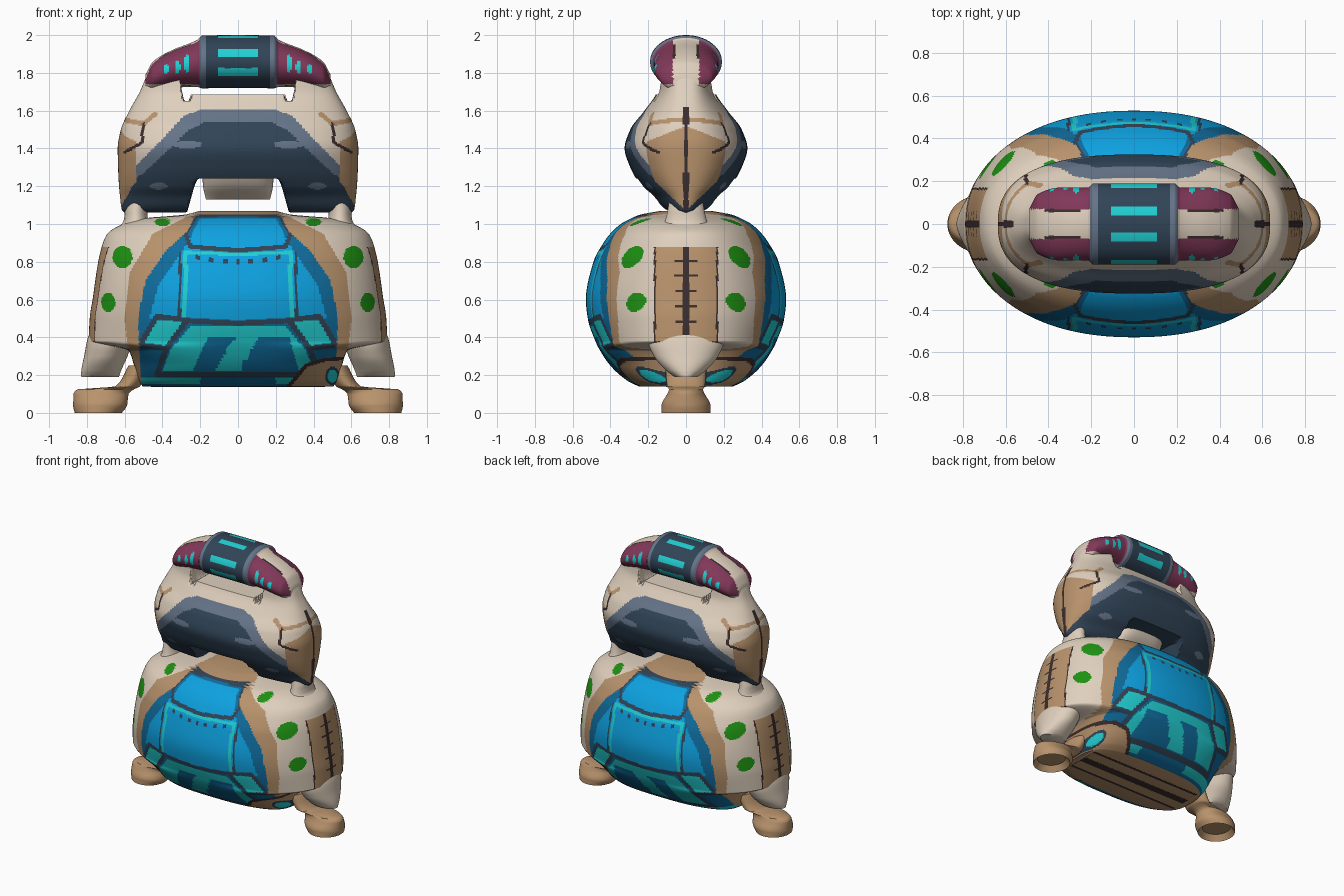
import bpy, bmesh, math
from mathutils import Vector

cube = bpy.data.objects.get("Cube")
if cube:
    bpy.data.objects.remove(cube, do_unlink=True)

PALETTE = {
    "cream": (.74, .63, .51), "tan": (.48, .29, .15), "bright_blue": (.004, .36, .75),
    "deep_blue": (.005, .15, .34), "cyan": (.015, .63, .65), "magenta": (.22, .04, .1),
    "slate": (.03, .058, .095), "light_slate": (.13, .175, .25),
    "green": (.013, .28, .006), "dark_brown": (.045, .026, .026),
}
NAMES = list(PALETTE)
MATS = []
for name, rgb in PALETTE.items():
    mat = bpy.data.materials.new(name)
    mat.use_nodes = True
    mat.diffuse_color = (*rgb, 1)
    bsdf = mat.node_tree.nodes["Principled BSDF"]
    bsdf.inputs["Base Color"].default_value = (*rgb, 1)
    bsdf.inputs["Roughness"].default_value = .7
    MATS.append(mat)


# Smooth, overshoot-free interpolation through the profile rings
def slope(rings, i, k):
    if i == 0 or i == len(rings) - 1:
        j = min(i, len(rings) - 2)
        return (rings[j + 1][k] - rings[j][k]) / (rings[j + 1][0] - rings[j][0])
    a, b, c = rings[i - 1], rings[i], rings[i + 1]
    s, t = (b[k] - a[k]) / (b[0] - a[0]), (c[k] - b[k]) / (c[0] - b[0])
    return 2 * s * t / (s + t) if s * t > 0 else 0


def sample(rings, t):
    i = 0
    while i < len(rings) - 2 and t > rings[i + 1][0]:
        i += 1
    p, q = rings[i], rings[i + 1]
    h = q[0] - p[0]
    u = (t - p[0]) / h
    v = 1 - u
    return [p[k] * v * v * (1 + 2 * u) + q[k] * u * u * (3 - 2 * u)
            + h * u * v * (v * slope(rings, i, k) - u * slope(rings, i + 1, k))
            for k in range(1, len(p))]


# Rings are (position, centre, half size, half depth, roundness power) along z or x
def loft(name, rings, paint, rows, segs, axis="z", side=1, warp=None, hollow=False):
    bm = bmesh.new()
    ts = {r[0] for r in rings}
    lo, hi = min(ts), max(ts)
    ts |= {lo + (hi - lo) * i / rows for i in range(rows + 1)}
    loops = []
    for t in sorted(ts):
        c, a, b, *power = sample(rings, t)
        e = 2 / power[0] if power else 1
        loop = []
        for j in range(segs):
            ang = math.tau * (j + .5) / segs
            p, q = [math.copysign(abs(f) ** e, f) for f in (math.cos(ang), math.sin(ang))]
            co = (side * (c + a * p), b * q, t) if axis == "z" else (t, b * p, c + a * q)
            if warp:
                co = (co[0], co[1], warp(abs(co[0]), co[2]))
            loop.append(bm.verts.new(co))
        loops.append(loop)
    for r, s in zip(loops, loops[1:]):
        for j in range(segs):
            k = (j + 1) % segs
            bm.faces.new((r[j], r[k], s[k], s[j])).smooth = True
    # Caps are strips across the ring, so they follow a warped end
    caps = [[bm.faces.new((r[j], r[j + 1], r[-2 - j], r[-1 - j])) for j in range(segs // 2 - 1)]
            for r in (loops[0], loops[-1])]
    bmesh.ops.recalc_face_normals(bm, faces=bm.faces)
    if hollow:
        bmesh.ops.inset_region(bm, faces=caps[0], thickness=.03, depth=0)
        bmesh.ops.translate(bm, verts=list({v for f in caps[0] for v in f.verts}), vec=(0, 0, .04))
    for f in bm.faces:
        x, y, z = f.calc_center_median()
        f.material_index = NAMES.index(paint(abs(x), abs(y), z, x > 0))
    mesh = bpy.data.meshes.new(name)
    bm.to_mesh(mesh)
    bm.free()
    for mat in MATS:
        mesh.materials.append(mat)
    obj = bpy.data.objects.new(name, mesh)
    bpy.context.collection.objects.link(obj)
    # Keep folded and capped edges crisp
    bpy.ops.object.select_all(action="DESELECT")
    obj.select_set(True)
    bpy.context.view_layer.objects.active = obj
    bpy.ops.object.shade_smooth_by_angle(angle=math.radians(40))


def pair(name, *args, **kw):
    for label, side in (("left", 1), ("right", -1)):
        loft(f"{label}_{name}", *args, side=side, **kw)


# Paint tests in the front plane, mirrored about the centre
def inside(pts, x, z):
    hit = False
    for (a, b), (c, d) in zip(pts, pts[1:] + pts[:1]):
        if (b > z) != (d > z) and x < a + (z - b) * (c - a) / (d - b):
            hit = not hit
    return hit


def near(pts, x, z, width):
    p = Vector((x, z))
    for a, b in zip(pts, pts[1:]):
        a, d = Vector(a), Vector(b) - Vector(a)
        t = max(0, min(1, (p - a).dot(d) / d.length_squared))
        if (p - a - d * t).length < width:
            return True
    return False


def oval(x, z, cx, cz, rx, rz):
    return ((x - cx) / rx) ** 2 + ((z - cz) / rz) ** 2 < 1


BORDER = [(-1, 1.2), (.2, 1.07), (.45, .95), (.57, .75), (.6, .5), (.56, .1), (-1, .1)]
SHELL = [(-1, 1.05), (.22, 1.05), (.27, .96), (.38, .86), (.49, .7), (.53, .5), (.51, .1), (-1, .1)]
PANEL = [(-1, 1.03), (.2, 1.03), (.25, .93), (.3, .85), (.42, .68), (.47, .5), (-1, .47)]
TEALS = [[(.28, .49), (.43, .49), (.5, .36), (.39, .35)], [(-1, .46), (.25, .46), (.36, .33), (.4, .22), (-1, .22)]]
PATCHES = [[(-.25, .2), (-.14, .2), (-.01, .4), (-.16, .4)], [(-.01, .2), (.33, .2), (.27, .4), (.11, .4)]]
CAP_LINE = [(0, .86), (.25, .88), (.28, .95), (.22, 1.045), (0, 1.055)]
SEAMS = [[(0, .475), (.27, .49), (.43, .51), (.52, .36)], [(.27, .49), (.38, .34), (.52, .36)],
         [(.38, .34), (.43, .2), (0, .2)]]
TRIM = [(0, .84), (.28, .85)], [(.28, .85), (.275, .66), (.29, .5)]
CORNER = [(.25, .12), (.36, .25), (.45, .28), (.7, .3), (.7, .12)]


def paint_body(x, y, z, left):
    if z < .1401:
        return "tan"
    if y < .17 and x > .58 and .36 < z < .88:
        seam = y < .016 or y > .16 or (y < .06 and z % .08 < .01)
        return "dark_brown" if seam else "tan"
    if any(oval(x, z, *o) for o in ((.612, .825, .053, .058), (.687, .585, .037, .05), (.4, 1.01, .04, .022))):
        return "green"
    # The left foot has a painted corner with an eye-shaped spot
    if left and z < .3:
        if oval(x, z, .5, .195, .025, .035):
            return "cyan"
        if oval(x, z, .5, .195, .038, .05):
            return "slate"
        if near(CORNER[:4], x, z, .01):
            return "dark_brown"
        if inside(CORNER, x, z):
            return "tan"
    if inside(SHELL, x, z):
        if near(CAP_LINE, x, z, .012) or any(near(s, x, z, .014) for s in SEAMS):
            return "slate"
        if near(TRIM[0], x, z, .009) or near(TRIM[1], x, z, .012):
            return "cyan"
        if near([(.305, .85), (.31, .5)], x, z, .007):
            return "slate"
        if x < .22 and abs(z - .8 - .5 * x * x) < .012 and abs((x + .035) % .07 - .035) < .012:
            return "slate"
        if inside(PANEL, x, z):
            return "bright_blue"
        if x > .2 and .15 < z < .185:
            return "cyan"
        across = x if left else -x
        if any(inside(t, x, z) for t in TEALS) and not any(inside(p, across, z) for p in PATCHES):
            return "cyan"
        return "deep_blue"
    return "tan" if inside(BORDER, x, z) else "cream"


BAND = [(-1, 1.61), (.2, 1.605), (.29, 1.57), (.41, 1.44), (.52, 1.33), (.64, 1.22), (.7, 1), (-1, 1)]
BAND_CORE = [(-1, 1.545), (.18, 1.54), (.27, 1.49), (.37, 1.39), (.5, 1.27), (.64, 1.18), (.7, 1), (-1, 1)]


def paint_head(x, y, z, left):
    if inside(BAND, x, z) and (x < .54 or z < 1.07 + .95 * y):
        light = oval(x, z, .27, 1.42, .08, .02) or oval(x, z, .42, 1.2, .05, .018)
        return "light_slate" if light or not inside(BAND_CORE, x, z) else "slate"
    if y < .014 and x > .4 and z < 1.62:
        return "dark_brown"
    if near([(.5, 1.53), (.51, 1.43), (.6, 1.38)], x, z, .008):
        return "dark_brown"
    if x > .54 and z < 1.52 - .4 * y:
        return "tan"
    if near([(.6, 1.55), (.5, 1.53), (.44, 1.58)], x, z, .012):
        return "tan"
    return "cream"


def paint_handle(x, y, z, left):
    if x < .205:
        bar = abs(z - 1.805) < .022 or abs(z - 1.905) < .02 or (.04 < y < .085 and z > 1.9)
        if x < .105 and bar:
            return "cyan"
        return "light_slate" if x > .165 else "slate"
    if y < .07:
        return "dark_brown" if y > .056 and .25 < x < .42 else "cream"
    if any(oval(x, z, *o, .014, h) for *o, h in ((.27, 1.85, .05), (.32, 1.83, .035), (.38, 1.82, .025))):
        return "cyan"
    return "magenta" if z > 1.74 else "cream"


def plain(colour):
    return lambda x, y, z, left: colour


# Round lower body: boxy near the base, flaring out to the sides above
loft("body", [(.14, 0, .505, .25, 3), (.17, 0, .525, .31, 3), (.25, 0, .55, .4, 3), (.33, 0, .58, .455, 3.4),
              (.38, 0, .79, .48, 2.3), (.5, 0, .785, .52, 2.2), (.6, 0, .77, .53, 2.2),
              (.8, 0, .74, .49, 2.2), (.9, 0, .715, .437, 2.2), (.95, 0, .69, .4, 2.2),
              (1, 0, .61, .345, 2.2), (1.03, 0, .5, .29, 2.2), (1.05, 0, .28, .24, 2.2),
              (1.07, 0, .2, .13, 2.2)], paint_body, 160, 400)

# Thin belts along the underside
for label, colour, depth, drop in (("outer", "dark_brown", .13, .001), ("middle", "tan", .11, .002),
                                   ("inner", "dark_brown", .03, .003)):
    loft(f"{label}_base_belt", [(-.46, .14, drop, depth, 8), (.46, .14, drop, depth, 8)],
         plain(colour), 4, 32, axis="x")

# Tapered arm tips, feet and necks
pair("arm_tip", [(.19, .73, .1, .06), (.22, .725, .105, .1), (.3, .7, .115, .17),
                 (.38, .68, .12, .2), (.48, .66, .1, .18)], plain("cream"), 24, 48)
pair("foot", [(0, .74, .125, .13), (.04, .73, .143, .13), (.1, .725, .146, .1), (.125, .7, .15, .09),
              (.14, .585, .065, .1), (.25, .525, .055, .11)], plain("tan"), 24, 48, hollow=True)
pair("neck", [(.95, .54, .12, .14), (1.02, .54, .065, .11), (1.06, .54, .06, .1),
              (1.12, .53, .06, .09)], plain("cream"), 24, 48)


# Upper body: one bulging shell, notched below the middle and under the handle
def notch(x, z):
    floor = 1.24 - .18 * max(0, min(1, (x - .22) / .05))
    ceiling = 1.685 if x < .25 else 1.65 if x < .29 else 1.65 + .21 * min(1, (x - .29) / .03)
    return min(max(z, floor), ceiling)


loft("upper_body", [(1.06, 0, .6, .03, 2.5), (1.075, 0, .615, .11, 2.5), (1.15, 0, .625, .18, 2.5),
                    (1.2, 0, .63, .235, 2.5), (1.3, 0, .635, .295, 2.5), (1.4, 0, .637, .325, 2.5),
                    (1.5, 0, .62, .295, 2.5), (1.6, 0, .575, .22, 2.5), (1.7, 0, .52, .155, 2.8),
                    (1.78, 0, .485, .14, 3), (1.84, 0, .45, .1, 3), (1.86, 0, .42, .01, 3)],
     paint_head, 120, 260, warp=notch)
loft("chin", [(1.13, 0, .17, .03, 3), (1.2, 0, .185, .12, 3), (1.27, 0, .19, .17, 3)], plain("cream"), 12, 64)

# Arched carry handle with a raised central grip
half = [(.19, 1.858, .14, .19), (.215, 1.85, .125, .17), (.35, 1.82, .1, .17),
        (.45, 1.78, .08, .14), (.49, 1.75, .04, .07)]
loft("handle", [(-t, *r) for t, *r in reversed(half)] + [(0, 1.86, .14, .19)] + half,
     paint_handle, 110, 160, axis="x")
